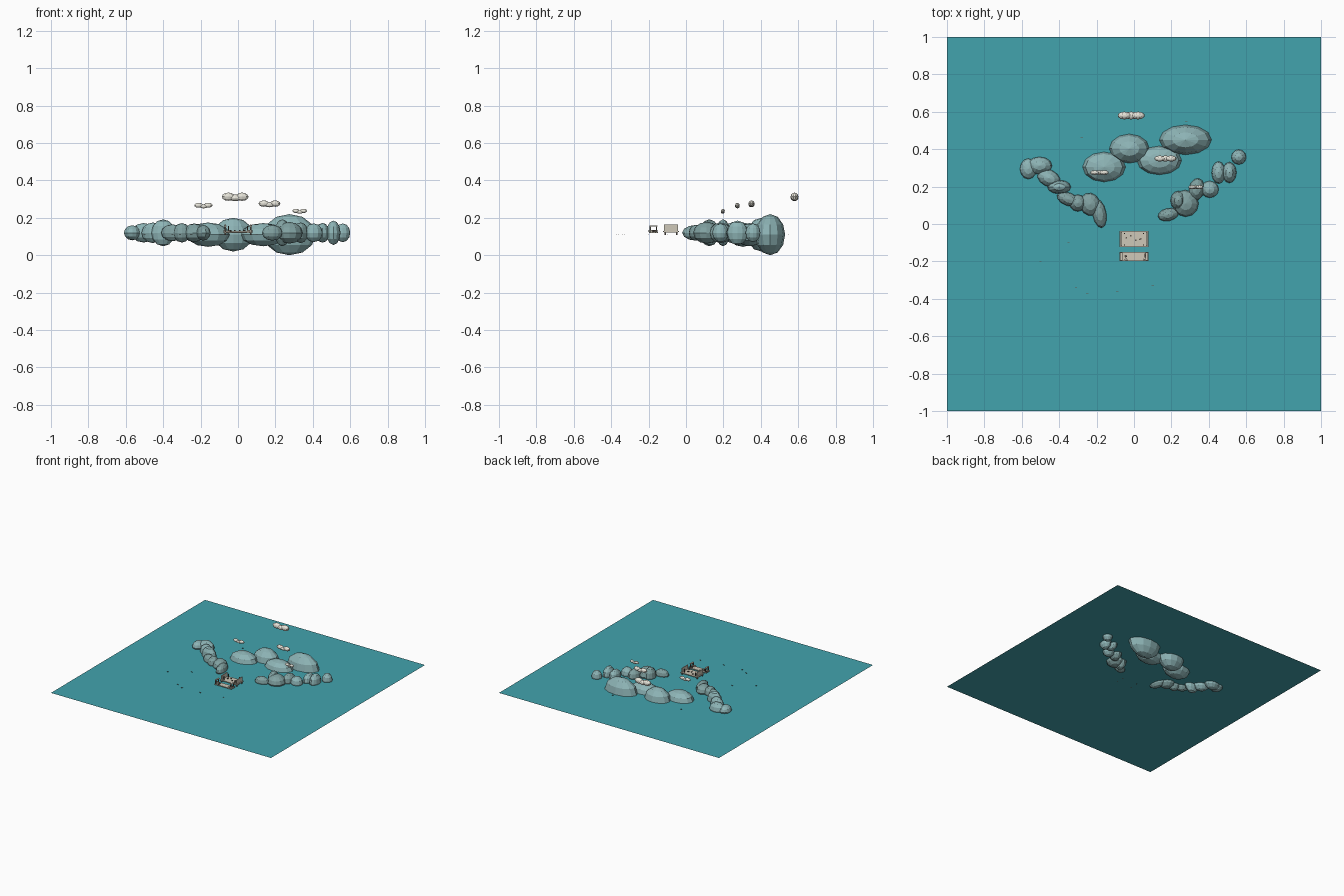
import bpy, math, random

random.seed(4)
SEA = 0.11


def mat(name, c):
    m = bpy.data.materials.new(name)
    m.diffuse_color = (*c, 1)
    return m


WATER = mat("water", (0.055, 0.37, 0.42))
HILL = mat("hill", (0.27, 0.46, 0.47))
NEAR = mat("near_hill", (0.22, 0.36, 0.36))
CLOUD = mat("cloud", (0.80, 0.78, 0.70))
STONE = mat("stone", (0.62, 0.58, 0.48))
DARK = mat("dark_wood", (0.12, 0.10, 0.08))


def finish(name, m):
    o = bpy.context.object
    o.name = name
    o.data.materials.append(m)
    return o


def blob(name, loc, r, m, rot=0, seg=12, rings=6):
    bpy.ops.mesh.primitive_uv_sphere_add(segments=seg, ring_count=rings, radius=1,
                                         location=loc, rotation=(0, 0, math.radians(rot)))
    bpy.context.object.scale = r
    return finish(name, m)


def box(name, loc, size, m, rot=0):
    bpy.ops.mesh.primitive_cube_add(size=1, location=loc, rotation=(0, 0, math.radians(rot)))
    bpy.context.object.scale = size
    return finish(name, m)


# water sheet
bpy.ops.mesh.primitive_plane_add(size=2, location=(0, 0, SEA))
finish("water", WATER)

# distant hills: x, y, rx, ry, rz
for x, y, rx, ry, rz in [(-.16, .305, .115, .08, .065), (-.025, .403, .107, .078, .09),
                         (.135, .34, .12, .077, .062), (.275, .45, .14, .08, .11)]:
    blob("far_hill", (x, y, SEA), (rx, ry, rz), HILL)

# side ridges: x, y, rx, ry, rz, rotation
left = [(-.565, .295, .045, .055, .04, 0), (-.505, .312, .067, .047, .052, 0),
        (-.455, .245, .065, .045, .055, -25), (-.40, .198, .063, .037, .072, 0),
        (-.35, .132, .065, .035, .045, -20), (-.30, .112, .046, .045, .052, 0),
        (-.235, .105, .055, .062, .05, 20), (-.185, .055, .037, .077, .042, 10)]
right = [(.183, .05, .056, .034, .042, 12), (.275, .11, .07, .072, .058, 30),
         (.237, .125, .042, .052, .072, 0), (.335, .185, .042, .06, .055, -10),
         (.405, .185, .048, .045, .05, 0), (.452, .275, .037, .06, .053, 0),
         (.51, .275, .038, .056, .065, 0), (.56, .358, .04, .04, .05, 0)]
for side, ridge in (("left", left), ("right", right)):
    for i, (x, y, rx, ry, rz, a) in enumerate(ridge):
        inner = abs(x) < .36
        blob(side + "_ridge", (x, y, .12), (rx, ry, rz), NEAR if inner else HILL, a)

# clouds: overlapping puffs
for x, y, z, h, r in [(-.015, .58, .31, .073, .022), (-.185, .275, .264, .05, .013),
                      (.168, .35, .273, .06, .017), (.33, .197, .234, .04, .011)]:
    for k in (-1, 0, 1):
        blob("cloud_puff", (x + k * h * .5, y, z + (-.003 if k == 0 else .003)),
             (h * .5, r * .95, r * (.8 if k == 0 else 1)), CLOUD, 0, 10, 6)

# rear terrace: deck, side parapets, feet
box("terrace_deck", (.0, -.08, .127), (.155, .085, .006), STONE)
for s in (-1, 1):
    box("terrace_parapet", (s * .068, -.081, .143), (.006, .074, .042), STONE)
    for y in (-.05, -.112):
        box("terrace_foot", (s * .068, y, .117), (.008, .008, .016), DARK)
        box("terrace_post", (s * .05, y, .142), (.006, .006, .03), DARK)

# front terrace: narrow deck with posts, rails and rubble
box("front_deck", (0, -.174, .122), (.155, .046, .006), STONE)
for s in (-1, 1):
    box("front_rail", (s * .068, -.174, .156), (.012, .042, .006), STONE)
    for y in (-.157, -.191):
        box("front_post", (s * .068, y, .138), (.006, .006, .034), DARK)
    for i in range(6):
        box("rubble", (s * random.uniform(.035, .075), random.uniform(-.195, -.153), .129),
            (.011, .010, .010), DARK if i % 2 else STONE, random.uniform(0, 90))

# loose stones on the terrace
for i in range(5):
    box("loose_stone", (random.uniform(-.045, .045), random.uniform(-.115, -.05), .132),
        (.008, .007, .006), DARK, random.uniform(0, 90))

# tiny ripples on the water
for x, y in [(-.50, -.20), (-.25, -.37), (-.31, -.34), (-.09, -.36), (.10, -.33),
             (-.28, .46), (.28, .55), (-.35, -.10)]:
    box("ripple", (x, y, SEA + .002), (.012, .003, .003), DARK)
